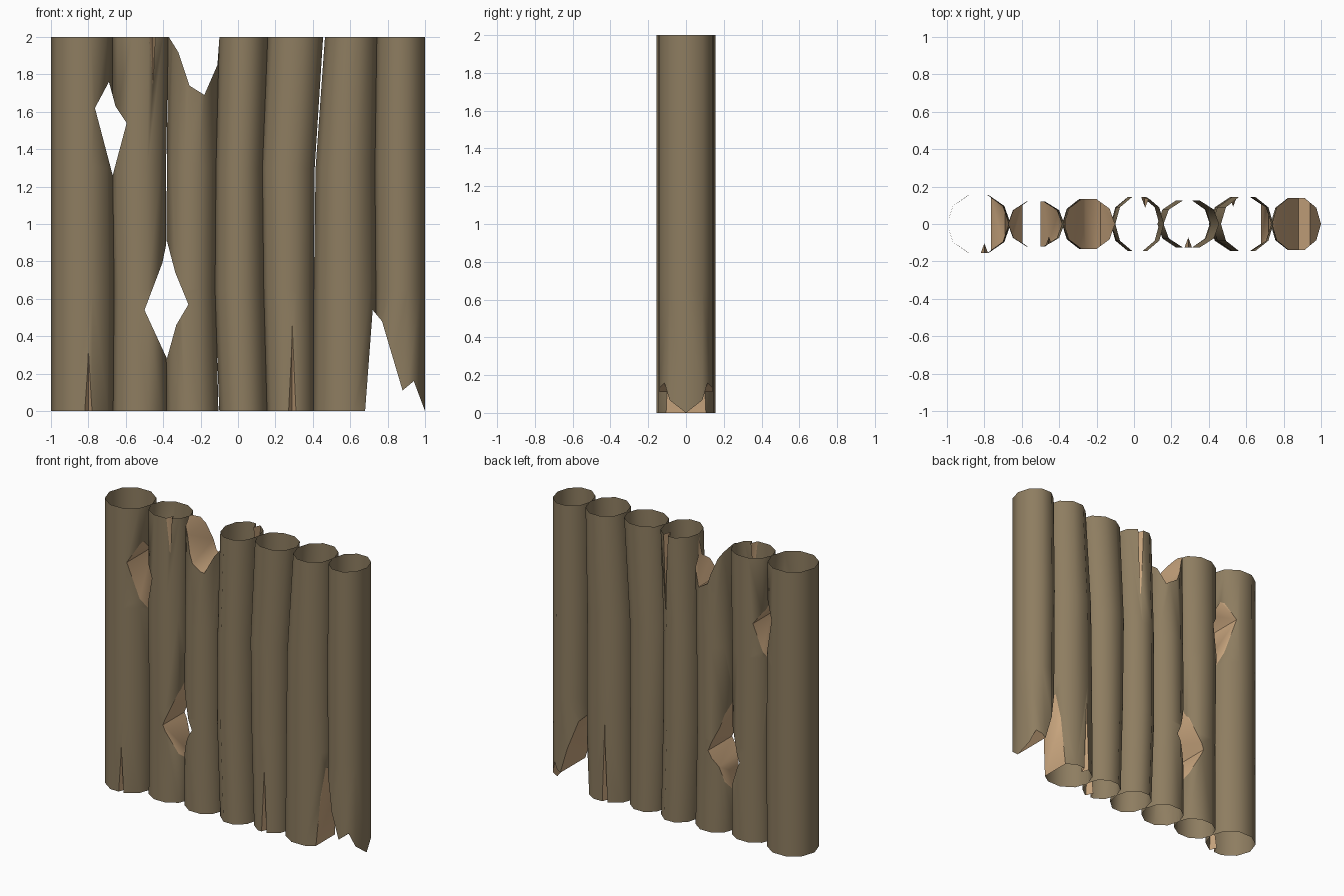
import bpy, bmesh, math

if "Cube" in bpy.data.objects:
    bpy.data.objects.remove(bpy.data.objects["Cube"])

def material(name, rgb):
    m = bpy.data.materials.new(name)
    m.diffuse_color = (*rgb, 1)
    m.use_nodes = True
    m.node_tree.nodes["Principled BSDF"].inputs["Base Color"].default_value = m.diffuse_color
    return m

MATS = [material("brown_bark", (0.27, 0.205, 0.118)),
        material("pale_split_wood", (0.60, 0.39, 0.215))]

def make_object(name, bm):
    bmesh.ops.recalc_face_normals(bm, faces=bm.faces[:])
    me = bpy.data.meshes.new(name)
    bm.to_mesh(me)
    bm.free()
    for m in MATS:
        me.materials.append(m)
    ob = bpy.data.objects.new(name, me)
    bpy.context.collection.objects.link(ob)
    return ob

def loft(bm, rings, index=0):
    """Closed solid through rings of equal point count."""
    rows = [[bm.verts.new(p) for p in r] for r in rings]
    n = len(rows[0])
    faces = [bm.faces.new(rows[0]), bm.faces.new(rows[-1])]
    for a, b in zip(rows, rows[1:]):
        for i in range(n):
            j = (i + 1) % n
            faces.append(bm.faces.new((a[i], a[j], b[j], b[i])))
    for f in faces:
        f.material_index = index

# Broken areas: front outlines (x, z) cut straight through the wall
BREAKS = [
    [(-.765, 1.62), (-.69, 1.76), (-.655, 1.63), (-.595, 1.54), (-.67, 1.26)],
    [(-.5, .54), (-.405, .79), (-.38, .91), (-.335, .74), (-.265, .57), (-.33, .46), (-.38, .28)],
    [(-.40, 2.06), (-.37, 2), (-.32, 1.92), (-.26, 1.74), (-.18, 1.69), (-.11, 1.85), (-.095, 2.06)],
    [(.675, -.06), (.72, .54), (.77, .48), (.88, .11), (.94, .16), (1, 0), (1.03, -.06)],
]
cut = bmesh.new()
for outline in BREAKS:
    loft(cut, [[(x, y, z) for x, z in outline] for y in (-.4, .4)], 1)

# Narrow cracks: wedges that run out along the log (x, side, radius, end z, tip z)
CRACKS = [(-.80, -1, .15, -.02, .36), (-.455, -1, .115, 2.02, 1.58),
          (.06, 1, .135, 2.02, 1.4), (.29, -1, .12, -.02, .5), (.53, 1, .14, -.02, .6)]
for x, s, r, z_end, z_tip in CRACKS:
    base = [(x - .03, s * (r + .03), z_end), (x + .03, s * (r + .03), z_end),
            (x, s * (r - .05), z_end)]
    tip = [(x - .004, s * (r + .03), z_tip), (x + .004, s * (r + .03), z_tip),
           (x, s * (r + .01), z_tip)]
    loft(cut, [base, tip], 1)
cutter = make_object("break_cutter", cut)
cutter.hide_render = True

# Logs: (left, right) edges at four heights, and half depth
HEIGHTS = (0, .65, 1.3, 2)
LOGS = [
    ([(-1, -.665), (-1, -.66), (-1, -.665), (-1, -.67)], .155),
    ([(-.67, -.38), (-.665, -.385), (-.675, -.385), (-.672, -.372)], .12),
    ([(-.385, -.105), (-.385, -.12), (-.38, -.115), (-.375, -.1)], .133),
    ([(-.1, .155), (-.125, .14), (-.12, .135), (-.1, .16)], .144),
    ([(.155, .405), (.135, .405), (.125, .41), (.158, .455)], .125),
    ([(.40, .735), (.405, .74), (.415, .735), (.465, .745)], .145),
    ([(.735, 1), (.735, 1), (.73, 1), (.74, 1)], .14),
]
SIDES = 10
for k, (edges, depth) in enumerate(LOGS):
    bm = bmesh.new()
    rings = []
    for z, (l, r) in zip(HEIGHTS, edges):
        cx, rx, ry = (l + r) / 2, (r - l) / 2, depth / math.sin(math.radians(72))
        rings.append([(cx + rx * math.cos(2 * math.pi * i / SIDES),
                       ry * math.sin(2 * math.pi * i / SIDES), z) for i in range(SIDES)])
    loft(bm, rings)
    log = make_object(f"log_{k + 1}", bm)

    # Carve the breaks and cracks
    mod = log.modifiers.new("breaks", 'BOOLEAN')
    mod.operation, mod.solver, mod.object = 'DIFFERENCE', 'EXACT', cutter
    dg = bpy.context.evaluated_depsgraph_get()
    me = bpy.data.meshes.new_from_object(log.evaluated_get(dg))
    log.modifiers.clear()
    log.data = me

    # Open the hollow ends
    bm = bmesh.new()
    bm.from_mesh(me)
    ends = [f for f in bm.faces if all(abs(v.co.z) < 1e-4 for v in f.verts)
            or all(abs(v.co.z - 2) < 1e-4 for v in f.verts)]
    bmesh.ops.delete(bm, geom=ends, context='FACES')
    bm.to_mesh(me)
    bm.free()
    me.shade_smooth()
    me.set_sharp_from_angle(angle=math.radians(42))

bpy.data.objects.remove(cutter)
